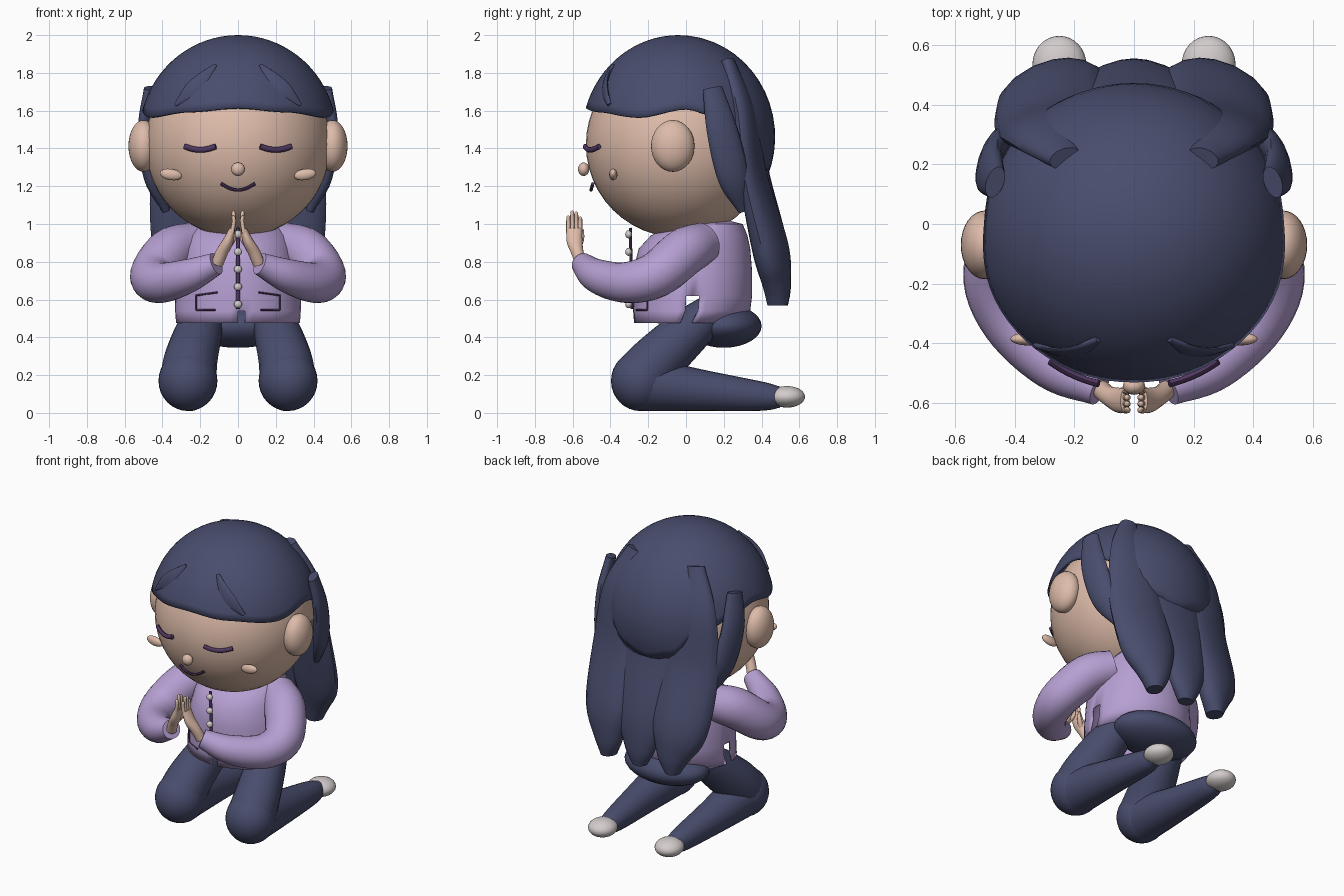
import bpy, bmesh, math
from mathutils import Vector

if "Cube" in bpy.data.objects:
    bpy.data.objects.remove(bpy.data.objects["Cube"], do_unlink=True)


def material(name, rgb):
    m = bpy.data.materials.new(name)
    m.use_nodes = True
    m.diffuse_color = (*rgb, 1)
    m.node_tree.nodes["Principled BSDF"].inputs["Base Color"].default_value = (*rgb, 1)
    return m


NAVY = material("navy", (0.065, 0.074, 0.152))
SKIN = material("skin", (0.73, 0.50, 0.40))
LILAC = material("lilac", (0.47, 0.35, 0.65))
PLUM = material("dark_plum", (0.085, 0.04, 0.12))
GREY = material("pale_grey", (0.65, 0.60, 0.60))
made = []


def finish(name, bm, mat):
    bmesh.ops.recalc_face_normals(bm, faces=bm.faces)
    me = bpy.data.meshes.new(name)
    bm.to_mesh(me)
    bm.free()
    me.materials.append(mat)
    ob = bpy.data.objects.new(name, me)
    bpy.context.collection.objects.link(ob)
    made.append(ob)
    return ob


def ball(name, loc, radii, mat, tilt=0, segs=32):
    bm = bmesh.new()
    bmesh.ops.create_uvsphere(bm, u_segments=segs, v_segments=segs // 2, radius=1)
    ob = finish(name, bm, mat)
    ob.location, ob.scale, ob.rotation_euler = loc, radii, (0, tilt, 0)
    return ob


def loft(name, keys, wide, mat, s=1, steps=6, segs=16):
    """Smooth tube; each key is x, y, z, half width along `wide`, half thickness."""
    keys = [Vector(k if len(k) == 5 else (*k, k[3])) for k in keys]
    keys = [2 * keys[0] - keys[1], *keys, 2 * keys[-1] - keys[-2]]
    path = []
    for a, b, c, d in zip(keys, keys[1:], keys[2:], keys[3:]):
        for i in range(steps):
            t = i / steps
            path.append(b + (c - a) * (t / 2) + (2 * a - 5 * b + 4 * c - d) * (t * t / 2)
                        + (3 * b - a - 3 * c + d) * (t ** 3 / 2))
    path.append(keys[-2])
    bm, rings = bmesh.new(), []
    for i, p in enumerate(path):
        c = Vector(p[:3])
        t = (Vector(path[min(i + 1, len(path) - 1)][:3]) - Vector(path[max(i - 1, 0)][:3])).normalized()
        u = Vector(wide)
        u = (u - t * u.dot(t)).normalized()
        v = t.cross(u)
        ring = []
        for j in range(segs):
            a = math.tau * j / segs
            q = c + u * (p[3] * math.cos(a)) + v * (p[4] * math.sin(a))
            ring.append(bm.verts.new((q.x * s, q.y, q.z)))
        rings.append(ring)
    for r, q in zip(rings, rings[1:]):
        for j in range(segs):
            k = (j + 1) % segs
            bm.faces.new((r[j], r[k], q[k], q[j]))
    bm.faces.new(rings[0])
    bm.faces.new(rings[-1])
    return finish(name, bm, mat)


# Head and hair cap share simple ellipsoid surfaces
HEAD, HEAD_R = Vector((0, -0.04, 1.42)), 0.49
CAP, CAP_R = Vector((0, -0.04, 1.46)), Vector((0.525, 0.512, 0.54))


def face_y(x, z, lift):
    return HEAD.y - math.sqrt(HEAD_R ** 2 - x * x - (z - HEAD.z) ** 2) - lift


def cap_y(x, z):
    return CAP.y - CAP_R.y * math.sqrt(1 - (x / CAP_R.x) ** 2 - ((z - CAP.z) / CAP_R.z) ** 2)


def torso_y(x, lift):
    return 0.035 - 0.315 * math.sqrt(1 - (x / 0.335) ** 2) - lift


ball("head", HEAD, (HEAD_R,) * 3, SKIN, segs=48)
ball("nose", (0, -0.542, 1.29), (0.037, 0.03, 0.036), SKIN, segs=16)
loft("mouth", [(x, face_y(x, 1.19, 0.03), 1.18 + 4.2 * x * x, 0.009)
               for x in (-0.09, -0.045, 0, 0.045, 0.09)], (0, 0, 1), PLUM, segs=8)

# Hair cap: dome with a wavy hairline, lower at the back
HAIRLINE = [(0, 1.615), (30, 1.595), (65, 1.565), (95, 1.61), (112, 1.575),
            (140, 1.48), (160, 1.3), (180, 1.25)]


def hairline(deg):
    for (a, za), (b, zb) in zip(HAIRLINE, HAIRLINE[1:]):
        if deg <= b:
            t = (deg - a) / (b - a)
            return za + (zb - za) * t * t * (3 - 2 * t)
    return zb


bm = bmesh.new()
pole = bm.verts.new(CAP + Vector((0, 0, CAP_R.z)))
SEG, ROWS = 72, 16
cols = []
for i in range(SEG):
    deg = 360 * i / SEG
    a = math.radians(deg)
    end = math.acos((hairline(min(deg, 360 - deg)) - CAP.z) / CAP_R.z)
    cols.append([bm.verts.new(CAP + Vector((CAP_R.x * math.sin(p) * math.sin(a),
                                            -CAP_R.y * math.sin(p) * math.cos(a),
                                            CAP_R.z * math.cos(p))))
                 for p in (end * (k + 1) / ROWS for k in range(ROWS))])
for i in range(SEG):
    a, b = cols[i], cols[(i + 1) % SEG]
    bm.faces.new((pole, a[0], b[0]))
    for k in range(ROWS - 1):
        bm.faces.new((a[k], a[k + 1], b[k + 1], b[k]))
cap = finish("hair_cap", bm, NAVY)
mod = cap.modifiers.new("thickness", "SOLIDIFY")
mod.thickness, mod.offset = 0.015, -1

loft("hair_back_lock", [(0, 0.34, 1.55, 0.17, 0.05), (0, 0.39, 1.25, 0.21, 0.055),
                        (0, 0.465, 0.9, 0.18, 0.07), (0, 0.495, 0.68, 0.11, 0.06),
                        (0, 0.495, 0.57, 0.05, 0.045)], (1, 0, 0), NAVY)

# Jacket body: open shell with side slits and a short front slit
bm = bmesh.new()
N, rings = 56, []
for z, rx, ry, cy in [(0.475, 0.33, 0.275, 0.0), (0.54, 0.335, 0.31, 0.03), (0.62, 0.335, 0.315, 0.035),
                      (0.75, 0.32, 0.315, 0.035), (0.87, 0.29, 0.295, 0.045), (0.94, 0.265, 0.255, 0.07),
                      (1.0, 0.22, 0.18, 0.12), (1.02, 0.12, 0.1, 0.12)]:
    rings.append([bm.verts.new((rx * math.cos(math.tau * j / N),
                                cy + ry * math.sin(math.tau * j / N), z)) for j in range(N)])
side_slit = {0, N - 1, N // 2, N // 2 - 1}
for i, (r, q) in enumerate(zip(rings, rings[1:])):
    for j in range(N):
        if (i < 2 and j in side_slit) or (i == 0 and j == N * 3 // 4):
            continue
        k = (j + 1) % N
        bm.faces.new((r[j], r[k], q[k], q[j]))
bm.faces.new(rings[-1])
jacket = finish("jacket", bm, LILAC)
mod = jacket.modifiers.new("thickness", "SOLIDIFY")
mod.thickness, mod.offset = 0.01, -1

loft("placket", [(0, -0.287, 0.55, 0.011, 0.008), (0, -0.29, 0.75, 0.011, 0.008),
                 (0, -0.295, 0.98, 0.011, 0.008)], (1, 0, 0), PLUM, segs=8)
for i in range(5):
    ball(f"button_{i + 1}", (0, -0.304, 0.575 + 0.0925 * i), (0.021, 0.018, 0.021), GREY, segs=16)

ball("pelvis", (0, 0.2, 0.46), (0.29, 0.2, 0.115), NAVY)

# Paired parts
for side, s in (("left", 1), ("right", -1)):
    ball(f"{side}_ear", (0.5 * s, -0.07, 1.413), (0.08, 0.115, 0.137), SKIN)
    ball(f"{side}_cheek", (0.355 * s, -0.385, 1.262), (0.06, 0.022, 0.03), SKIN, -0.15 * s, 16)
    loft(f"{side}_eye", [(x, face_y(x, 1.4, 0.02), 1.393 + 2.6 * (x - 0.2) ** 2, 0.015, 0.012)
                         for x in (0.118, 0.16, 0.2, 0.24, 0.282)], (0, 0, 1), PLUM, s, segs=8)

    # Hair locks
    loft(f"{side}_long_lock", [(0.23, 0.22, 1.865, 0.055, 0.035), (0.29, 0.305, 1.6, 0.13, 0.055),
                               (0.285, 0.355, 1.25, 0.185, 0.065), (0.27, 0.445, 0.88, 0.185, 0.09),
                               (0.245, 0.48, 0.69, 0.115, 0.075), (0.24, 0.485, 0.57, 0.05, 0.055)],
         (1, -0.25, 0), NAVY, s)
    loft(f"{side}_side_lock", [(0.465, 0.14, 1.72, 0.055, 0.03), (0.485, 0.19, 1.5, 0.085, 0.04),
                               (0.45, 0.25, 1.25, 0.085, 0.045), (0.38, 0.3, 1.07, 0.025, 0.02)],
         (0.3, -0.95, 0), NAVY, s)
    loft(f"{side}_fringe_lock", [(x, cap_y(x, z), z, w, 0.012) for x, z, w in
                                 ((0.12, 1.84, 0.01), (0.18, 1.77, 0.04),
                                  (0.25, 1.7, 0.045), (0.33, 1.63, 0.01))], (0.7, 0.25, 0.7), NAVY, s)

    # Sleeves and hands
    loft(f"{side}_sleeve", [(0.24, 0.09, 0.9, 0.11), (0.36, -0.01, 0.85, 0.128), (0.45, -0.16, 0.73, 0.122),
                            (0.405, -0.32, 0.69, 0.108), (0.265, -0.47, 0.725, 0.09),
                            (0.115, -0.55, 0.79, 0.06)], (0, 0, 1), LILAC, s, segs=24)
    loft(f"{side}_palm", [(0.11, -0.555, 0.79, 0.032), (0.085, -0.575, 0.85, 0.033, 0.032),
                          (0.052, -0.59, 0.91, 0.042, 0.028), (0.03, -0.592, 0.975, 0.04, 0.016)],
         (0, 1, 0), SKIN, s)
    for i, tip in enumerate((1.04, 1.065, 1.07, 1.045)):
        y = -0.56 - 0.021 * i
        loft(f"{side}_finger_{i + 1}", [(0.032, y, 0.95, 0.011), (0.022, y, 1.01, 0.011),
                                        (0.024, y, tip - 0.01, 0.01), (0.026, y, tip, 0.003)],
             (0, 1, 0), SKIN, s, 3, 10)
    loft(f"{side}_thumb", [(0.06, -0.575, 0.87, 0.016), (0.025, -0.553, 0.92, 0.014),
                           (0.016, -0.545, 0.97, 0.004)], (0, 1, 0), SKIN, s, 3, 10)

    # Pocket piping
    corners = [(0.11, 0.638), (0.222, 0.622), (0.222, 0.545), (0.12, 0.545)]
    for i, ends in enumerate(zip(corners, corners[1:])):
        loft(f"{side}_pocket_edge_{i + 1}", [(x, torso_y(x, 0.004), z, 0.005) for x, z in ends],
             (0.3, 1, 0.3), PLUM, s, 2, 8)

    # Folded legs
    loft(f"{side}_thigh", [(0.17, 0.15, 0.545, 0.095), (0.21, 0.0, 0.42, 0.125),
                           (0.25, -0.15, 0.28, 0.142), (0.265, -0.245, 0.175, 0.15)],
         (1, 0, 0), NAVY, s, segs=24)
    ball(f"{side}_knee", (0.265 * s, -0.242, 0.17), (0.156, 0.155, 0.16), NAVY)
    loft(f"{side}_shin", [(0.265, -0.24, 0.155, 0.145), (0.26, 0.1, 0.117, 0.108),
                          (0.25, 0.4, 0.088, 0.077), (0.25, 0.5, 0.083, 0.055)],
         (1, 0, 0), NAVY, s, segs=24)
    ball(f"{side}_shoe", (0.25 * s, 0.535, 0.085), (0.09, 0.095, 0.057), GREY)

# Smooth shading with crisp edges
bpy.ops.object.select_all(action="DESELECT")
for ob in made:
    ob.select_set(True)
bpy.context.view_layer.objects.active = made[0]
bpy.ops.object.shade_smooth_by_angle(angle=math.radians(45))
